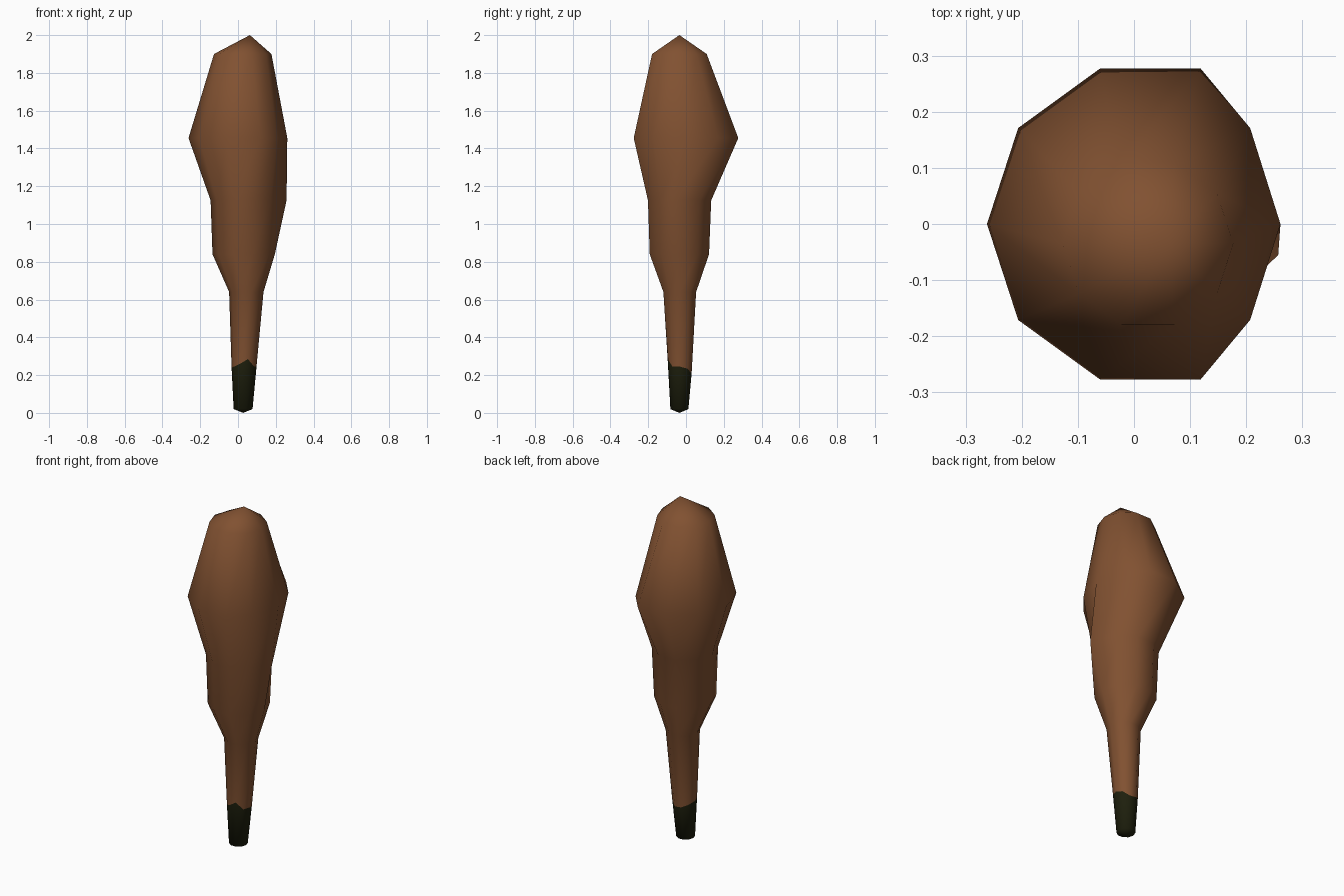
import bpy, bmesh, math

if "Cube" in bpy.data.objects:
    bpy.data.objects.remove(bpy.data.objects["Cube"])

SIDES = 10


def material(name, rgb):
    m = bpy.data.materials.new(name)
    m.diffuse_color = (*rgb, 1)
    m.use_nodes = True
    m.node_tree.nodes["Principled BSDF"].inputs["Base Color"].default_value = m.diffuse_color
    return m


# Cross-sections from grip to head: z, centre x, centre y, radius
sections = [
    (0.02, 0.027, -0.035, 0.050),
    (0.24, 0.032, -0.033, 0.066),
    (0.64, 0.044, -0.033, 0.091),
    (0.84, 0.030, -0.035, 0.165),
    (1.125, 0.031, -0.034, 0.176),
    (1.455, 0.029, 0.000, 0.291),
    (1.90, 0.025, -0.035, 0.152),
]
# Uneven edge of the dark grip wrap, one height per side
wrap_edge = [.245, .235, .21, .215, .23, .24, .245, .26, .285, .245]
# Dents and bulges: (section, side) -> point
knobs = {
    (4, 0): (0.257, -0.055),
    (5, 0): (0.261, 0.0),
    (5, 1): (0.207, 0.171),
    (5, 9): (0.207, -0.171),
}

bm = bmesh.new()
rings = []
for s, (z, cx, cy, r) in enumerate(sections):
    ring = []
    for k in range(SIDES):
        a = math.tau * k / SIDES
        x, y = knobs.get((s, k), (cx + r * math.cos(a), cy + r * math.sin(a)))
        ring.append(bm.verts.new((x, y, wrap_edge[k] if s == 1 else z)))
    rings.append(ring)

# Side walls, dark below the wrap edge
for s in range(len(rings) - 1):
    for k in range(SIDES):
        n = (k + 1) % SIDES
        f = bm.faces.new((rings[s][k], rings[s][n], rings[s + 1][n], rings[s + 1][k]))
        f.material_index = 1 if s == 0 else 0

# Pointed butt and crown
butt = bm.verts.new((0.027, -0.035, 0.0))
crown = bm.verts.new((0.063, -0.035, 2.0))
for k in range(SIDES):
    n = (k + 1) % SIDES
    bm.faces.new((butt, rings[0][n], rings[0][k])).material_index = 1
    bm.faces.new((crown, rings[-1][k], rings[-1][n]))

for f in bm.faces:
    f.smooth = True
bmesh.ops.recalc_face_normals(bm, faces=bm.faces)
mesh = bpy.data.meshes.new("wooden_club")
bm.to_mesh(mesh)
bm.free()
mesh.materials.append(material("brown wood", (0.22, 0.083, 0.031)))
mesh.materials.append(material("dark grip wrap", (0.013, 0.014, 0.004)))
bpy.context.collection.objects.link(bpy.data.objects.new("wooden_club", mesh))
